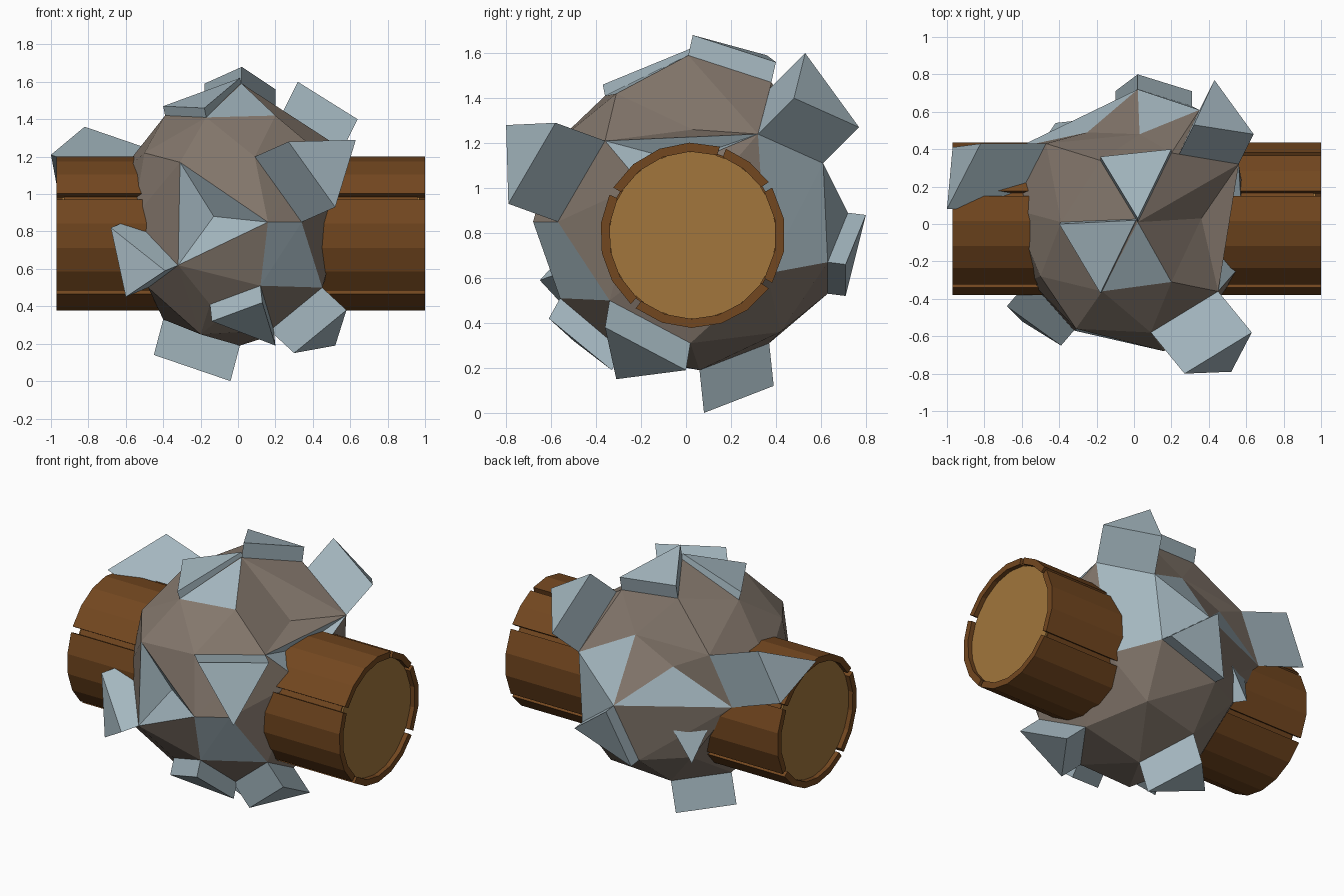
import bpy, bmesh, math
from mathutils import Vector

if "Cube" in bpy.data.objects:
    bpy.data.objects.remove(bpy.data.objects["Cube"])


def material(name, rgb):
    m = bpy.data.materials.new(name)
    m.diffuse_color = (*rgb, 1)
    m.use_nodes = True
    m.node_tree.nodes["Principled BSDF"].inputs["Base Color"].default_value = m.diffuse_color
    return m


BARK = material("bark_brown", (0.17, 0.063, 0.014))
WOOD = material("cut_wood", (0.36, 0.18, 0.045))
ROCK = material("rock_brown", (0.23, 0.185, 0.15))
ORE = material("ore_blue_grey", (0.37, 0.47, 0.52))


def finish(name, bm, *mats):
    bmesh.ops.recalc_face_normals(bm, faces=bm.faces[:])
    me = bpy.data.meshes.new(name)
    bm.to_mesh(me)
    bm.free()
    ob = bpy.data.objects.new(name, me)
    for m in mats:
        me.materials.append(m)
    bpy.context.collection.objects.link(ob)
    return ob


def extrude_loop(name, points, offset, mat):
    """Solid made by sweeping a polygon along one straight offset."""
    bm = bmesh.new()
    a = [bm.verts.new(p) for p in points]
    b = [bm.verts.new(Vector(p) + Vector(offset)) for p in points]
    bm.faces.new(a)
    bm.faces.new(b[::-1])
    for i in range(len(a)):
        j = (i + 1) % len(a)
        bm.faces.new((a[i], a[j], b[j], b[i]))
    return finish(name, bm, mat)


# Log: wood core, inner bark and bark plates separated by narrow grooves
CY, CZ = 0.03, 0.79


def ring_point(x, r, deg):
    t = math.radians(deg)
    return (x, CY + r * math.cos(t), CZ + r * math.sin(t))


def ring(x, r):
    return [ring_point(x, r, i * 20) for i in range(18)]


extrude_loop("log_core", ring(-0.94, 0.375), (1.91, 0, 0), WOOD)
extrude_loop("inner_bark", ring(-0.93, 0.383), (1.89, 0, 0), BARK)
for k, (a0, a1) in enumerate([(-31, 31), (35, 69), (73, 149), (154, 228), (232, 325)]):
    n = max(2, round((a1 - a0) / 18))
    angs = [a0 + (a1 - a0) * i / n for i in range(n + 1)]
    prof = [ring_point(-0.97, 0.412, a) for a in angs]
    prof += [ring_point(-0.97, 0.372, a) for a in reversed(angs)]
    extrude_loop(f"bark_plate_{k + 1}", prof, (1.97, 0, 0), BARK)

# Ore blocks: outer triangle and the offset back to the rock surface
blocks = [
    ((0.32, 0.53, 1.60), (0.64, 0.48, 1.40), (0.43, 0.77, 1.27), (-0.08, -0.16, -0.16)),
    ((0.27, -0.80, 1.28), (0.63, -0.58, 1.29), (0.52, -0.79, 0.93), (-0.18, 0.22, -0.08)),
    ((0.02, 0.03, 1.68), (0.20, 0.40, 1.56), (-0.18, 0.36, 1.59), (0, -0.02, -0.09)),
    ((0.02, 0.80, 0.88), (0.31, 0.71, 0.66), (-0.10, 0.71, 0.52), (0, -0.08, 0.01)),
    ((-0.40, 0.00, 1.47), (0.01, 0.02, 1.62), (-0.18, -0.37, 1.46), (0.01, 0.01, -0.05)),
    ((-1.00, 0.08, 1.21), (-0.82, 0.43, 1.36), (-0.97, 0.41, 1.05), (0.35, 0, -0.12)),
    ((-0.68, -0.44, 0.82), (-0.39, -0.65, 0.59), (-0.60, -0.52, 0.45), (0.12, 0.14, 0.05)),
    ((-0.04, 0.08, 0.00), (-0.45, 0.12, 0.14), (-0.20, 0.39, 0.12), (0.05, -0.02, 0.19)),
    ((0.30, -0.31, 0.15), (0.52, 0.00, 0.19), (0.58, -0.36, 0.38), (-0.13, 0.02, 0.12)),
    ((-0.14, -0.50, 0.32), (0.13, -0.61, 0.42), (0.20, -0.33, 0.19), (-0.01, 0.05, 0.09)),
    ((-0.50, 0.42, 0.85), (-0.24, 0.56, 0.83), (-0.42, 0.54, 0.56), (0.05, -0.07, 0)),
]
hull_points = []
for k, (*tri, off) in enumerate(blocks):
    extrude_loop(f"ore_block_{k + 1}", tri, Vector(off) * 1.05, ORE)
    hull_points += [Vector(p) + Vector(off) for p in tri]

# Rock: faceted hull that carries the block bases
extra = [(-0.31, -0.56, 1.17), (0.16, -0.68, 0.85), (-0.32, -0.57, 0.62),
         (0.20, -0.31, 1.42), (0.47, 0.03, 1.29), (0.59, -0.20, 1.02),
         (-0.50, -0.28, 1.22), (0.03, 0.63, 1.28), (-0.25, 0.56, 1.14),
         (0.50, 0.36, 0.62), (0.25, 0.42, 0.36), (-0.20, -0.28, 0.25),
         (0.56, 0.05, 0.80), (-0.54, 0.00, 0.65), (-0.23, 0.57, 0.80),
         (0.58, 0.20, 1.10)]
bm = bmesh.new()
for p in hull_points + [Vector(p) for p in extra]:
    bm.verts.new(p)
bmesh.ops.remove_doubles(bm, verts=bm.verts[:], dist=0.06)
bmesh.ops.convex_hull(bm, input=bm.verts[:])
bmesh.ops.delete(bm, geom=[v for v in bm.verts if not v.link_faces], context='VERTS')
bmesh.ops.recalc_face_normals(bm, faces=bm.faces[:])


def nearest_face(p):
    return min(bm.faces, key=lambda f: (f.calc_center_median() - Vector(p)).length)


# Dented corners pull the hull inwards
for old, new in [((0.03, 0.63, 1.28), (0.03, 0.48, 1.26)),
                 ((0.47, 0.03, 1.29), (0.36, 0.03, 1.26)),
                 ((-0.25, 0.56, 1.14), (-0.25, 0.49, 1.13))]:
    v = min(bm.verts, key=lambda v: (v.co - Vector(old)).length)
    if (v.co - Vector(old)).length < 0.05:
        v.co = new

# Flat ore facets on the rock, then the two ore pits
for p in [(0.02, -0.22, 1.47), (0.24, 0.56, 1.0), (0.22, 0.65, 0.88),
          (0.38, 0.6, 0.9), (-0.35, 0.48, 1.02), (0.47, 0.5, 0.9),
          (0.22, -0.58, 0.72), (0.33, -0.5, 0.62)]:
    nearest_face(p).material_index = 1
for p, depth in [((-0.16, -0.60, 0.88), 0.11), ((0.46, -0.18, 1.17), 0.10)]:
    f = nearest_face(p)
    f.material_index = 1
    f.normal_update()
    bmesh.ops.poke(bm, faces=[f], offset=-depth)
finish("rock", bm, ROCK, ORE)
